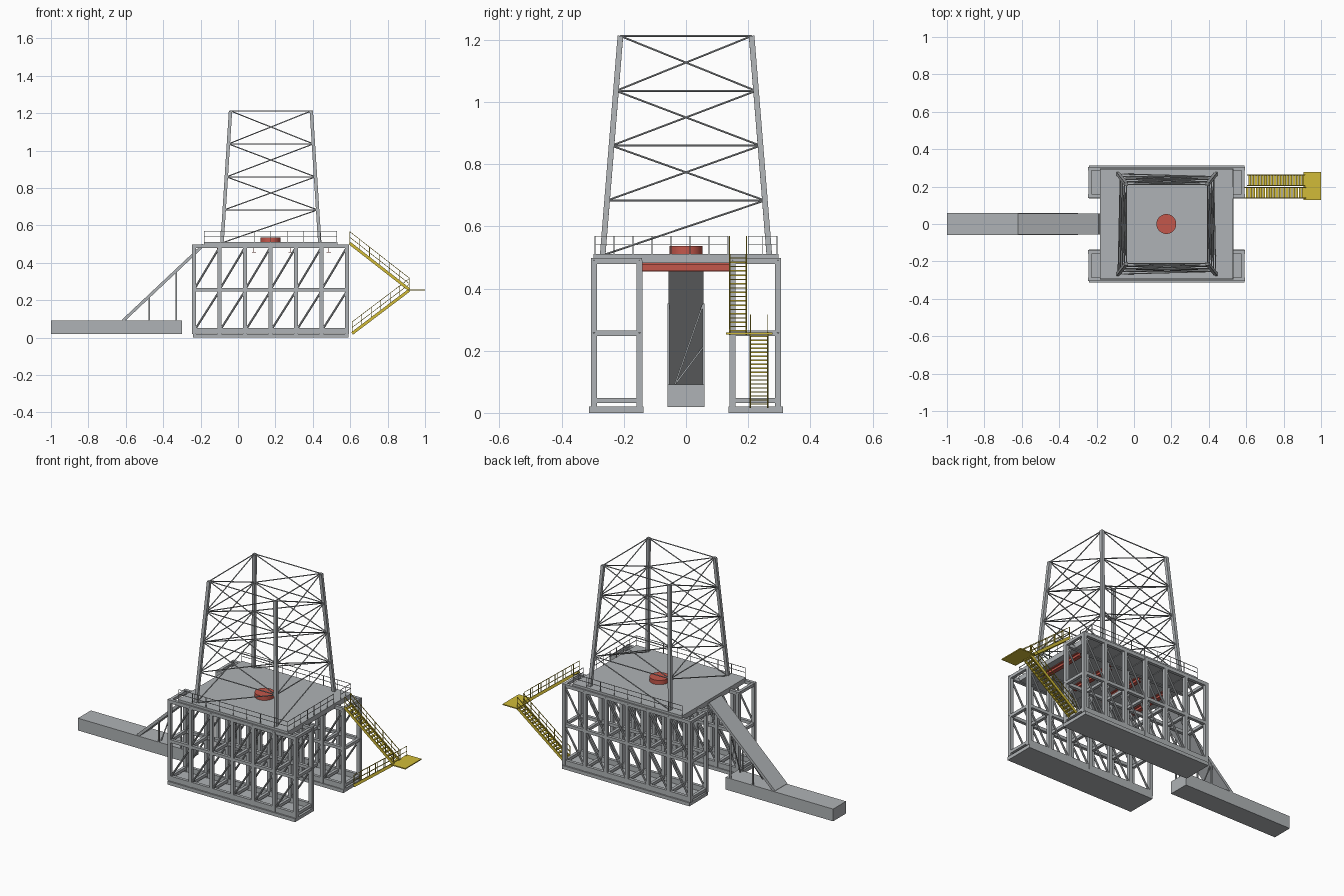
import bpy, bmesh
from mathutils import Vector, Matrix

if "Cube" in bpy.data.objects:
    bpy.data.objects.remove(bpy.data.objects["Cube"])


def mat(name, c):
    m = bpy.data.materials.new(name)
    m.diffuse_color = (*c, 1)
    m.use_nodes = True
    m.node_tree.nodes["Principled BSDF"].inputs["Base Color"].default_value = m.diffuse_color
    return m


GRAY = mat("steel_gray", (0.43, 0.45, 0.465))
RED = mat("oxide_red", (0.55, 0.095, 0.07))
YELLOW = mat("safety_yellow", (0.64, 0.50, 0.04))


class Part:
    """Collects boxes, bars and tubes into one named object."""

    def __init__(self, name, material):
        self.name, self.material, self.bm = name, material, bmesh.new()

    def box(self, x0, x1, y0, y1, z0, z1):
        m = Matrix.Translation(((x0 + x1) / 2, (y0 + y1) / 2, (z0 + z1) / 2))
        m = m @ Matrix.Diagonal((x1 - x0, y1 - y0, z1 - z0, 1))
        bmesh.ops.create_cube(self.bm, size=1, matrix=m)

    def bar(self, p, q, a, b=None, round_sides=0):
        # a = width sideways, b = depth in the upright plane
        p, q = Vector(p), Vector(q)
        d = (q - p).normalized()
        ref = Vector((0, 1, 0)) if abs(d.z) > 0.95 else Vector((0, 0, 1))
        s = d.cross(ref).normalized()
        u = s.cross(d)
        m = Matrix((s, u, d)).transposed().to_4x4()
        m = Matrix.Translation((p + q) / 2) @ m
        m = m @ Matrix.Diagonal((a, b or a, (q - p).length, 1))
        if round_sides:
            bmesh.ops.create_cone(self.bm, cap_ends=True, segments=round_sides,
                                  radius1=0.5, radius2=0.5, depth=1, matrix=m)
        else:
            bmesh.ops.create_cube(self.bm, size=1, matrix=m)

    def done(self):
        me = bpy.data.meshes.new(self.name)
        bmesh.ops.recalc_face_normals(self.bm, faces=self.bm.faces)
        self.bm.to_mesh(me)
        self.bm.free()
        me.materials.append(self.material)
        ob = bpy.data.objects.new(self.name, me)
        bpy.context.collection.objects.link(ob)
        return ob


# Two substructure boxes: pontoon, posts, rails, cross beams, diagonals
XS = [-0.235 + i * 0.1363 for i in range(7)]
YI, YO = 0.15, 0.296
LEVELS = (0.04, 0.256, 0.488)
for side, label in ((-1, "front"), (1, "back")):
    base = Part(label + "_pontoon", GRAY)
    ya, yb = sorted((side * 0.137, side * 0.312))
    base.box(-0.24, 0.59, ya, yb, 0, 0.02)
    base.done()

    frame = Part(label + "_box_frame", GRAY)
    braces = Part(label + "_box_braces", GRAY)
    for y in (side * YI, side * YO):
        for x in XS:
            frame.bar((x, y, 0.02), (x, y, 0.49), 0.02)
        for z, h in ((0.036, 0.03), (0.256, 0.018), (0.488, 0.02)):
            frame.bar((XS[0] - 0.01, y, z), (XS[-1] + 0.01, y, z), 0.018, h)
        for x0, x1 in zip(XS, XS[1:]):
            for z0, z1 in ((0.035, 0.25), (0.256, 0.484)):
                d = Vector((x1 - x0, 0, z1 - z0)).normalized() * 0.012
                braces.bar((x0, y, z0), Vector((x1, y, z1)) + d,
                           0.011, round_sides=8)
    for x in XS:
        for z in LEVELS:
            frame.bar((x, side * YI, z), (x, side * YO, z), 0.017)
    frame.done()
    braces.done()

# Drill floor deck
deck = Part("deck", GRAY)
deck.box(-0.183, 0.532, -0.297, 0.297, 0.482, 0.511)
deck.done()

# Red I-beams under the deck
joists = Part("floor_beams", RED)
for x in (-0.11, 0.085, 0.28, 0.485):
    joists.box(x - 0.011, x + 0.011, -0.145, 0.145, 0.455, 0.459)
    joists.box(x - 0.001, x + 0.001, -0.145, 0.145, 0.459, 0.478)
    joists.box(x - 0.011, x + 0.011, -0.145, 0.145, 0.478, 0.482)
joists.done()

# Rotary table
bpy.ops.mesh.primitive_cylinder_add(vertices=32, radius=0.053, depth=0.026,
                                    location=(0.173, 0, 0.523))
table = bpy.context.object
table.name = "rotary_table"
table.data.materials.append(RED)
bpy.ops.object.shade_smooth_by_angle()

# Deck railing
railing = Part("deck_railing", GRAY)


def rail_run(p, q, n):
    p, q = Vector(p), Vector(q)
    for dz in (0.03, 0.057):
        up = Vector((0, 0, dz))
        railing.bar(p + up, q + up, 0.0025)
    for i in range(n + 1):
        c = p.lerp(q, i / n)
        railing.bar(c, c + Vector((0, 0, 0.058)), 0.0025)


for y in (-0.293, 0.293):
    rail_run((-0.18, y, 0.511), (0.529, y, 0.511), 8)
rail_run((0.529, -0.293, 0.511), (0.529, 0.135, 0.511), 7)
rail_run((0.529, 0.2, 0.511), (0.529, 0.293, 0.511), 2)
railing.done()

# Tapered mast
CX, Z0, Z1 = 0.176, 0.507, 1.212


def corner(sx, sy, t):
    return Vector((CX + sx * (0.261 - 0.045 * t), sy * (0.268 - 0.057 * t),
                   Z0 + (Z1 - Z0) * t))


CORNERS = ((-1, -1), (1, -1), (1, 1), (-1, 1))
legs = Part("mast_legs", GRAY)
for c in CORNERS:
    legs.bar(corner(*c, 0), corner(*c, 1), 0.018)
legs.done()

lattice = Part("mast_braces", GRAY)
FACES = (((-1, -1), (1, -1)), ((-1, 1), (1, 1)),
         ((-1, -1), (-1, 1)), ((1, -1), (1, 1)))
for a, b in FACES:
    for k in range(4):
        t0, t1 = k / 4, (k + 1) / 4
        lattice.bar(corner(*a, t1), corner(*b, t1), 0.006, round_sides=8)
        lattice.bar(corner(*a, t0), corner(*b, t1), 0.006, round_sides=8)
        if k > 0:
            lattice.bar(corner(*b, t0), corner(*a, t1), 0.006, round_sides=8)
lattice.done()

# Catwalk and sloping ramp with supports
walk = Part("catwalk", GRAY)
walk.box(-1.0, -0.3, -0.06, 0.06, 0.019, 0.091)
walk.done()

ramp = Part("ramp", GRAY)
ramp.bar((-0.615, 0, 0.09), (-0.185, 0, 0.495), 0.114, 0.016)
ramp.done()

props = Part("ramp_supports", GRAY)
for x, z in ((-0.475, 0.215), (-0.33, 0.352)):
    for y in (-0.056, 0.056):
        props.bar((x, y, 0.09), (x, y, z), 0.007)
    props.bar((x, -0.035, 0.092), (x, 0.054, z - 0.005), 0.005)
props.done()


# Yellow stair flights with handrails
def flight(name, lo, hi, y0, y1, n):
    st = Part(name, YELLOW)
    for y in (y0, y1):
        p, q = Vector((lo[0], y, lo[1])), Vector((hi[0], y, hi[1]))
        st.bar(p, q, 0.005, 0.016)
        for dz in (0.032, 0.062):
            up = Vector((0, 0, dz))
            st.bar(p + up, q + up, 0.003)
        for i in range(7):
            c = p.lerp(q, i / 6)
            st.bar(c, c + Vector((0, 0, 0.063)), 0.003)
    for i in range(n):
        t = (i + 0.5) / n
        x = lo[0] + (hi[0] - lo[0]) * t
        z = lo[1] + (hi[1] - lo[1]) * t
        st.box(x - 0.007, x + 0.007, y0, y1, z - 0.002, z + 0.002)
    st.done()


flight("upper_stairs", (0.915, 0.257), (0.597, 0.505), 0.14, 0.194, 18)
flight("lower_stairs", (0.61, 0.022), (0.915, 0.253), 0.207, 0.263, 18)

landing = Part("stair_landing", YELLOW)
landing.box(0.905, 1.0, 0.128, 0.278, 0.252, 0.258)
landing.done()
